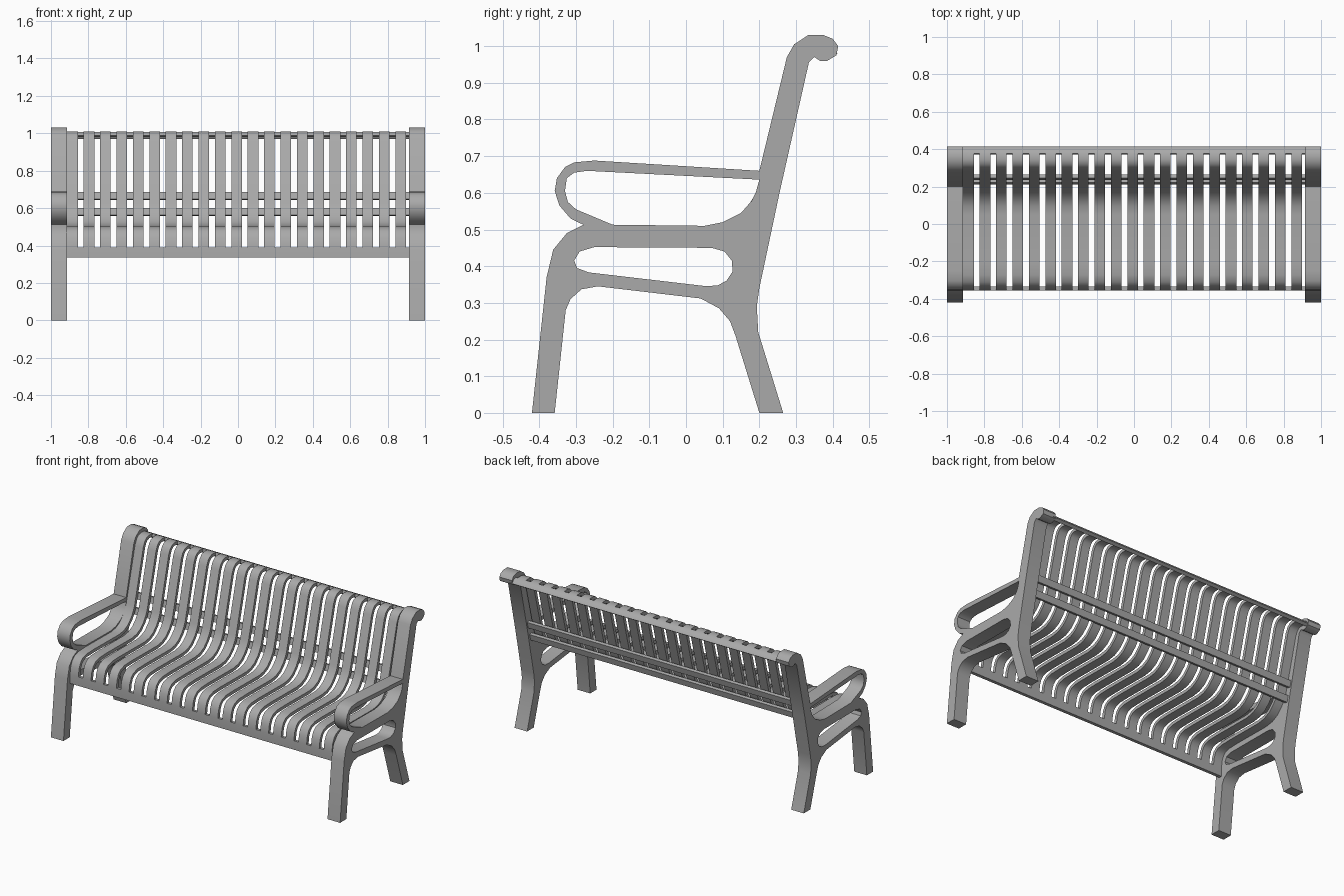
import bpy
import bmesh
import math
from mathutils import Vector

if "Cube" in bpy.data.objects:
    bpy.data.objects.remove(bpy.data.objects["Cube"])

# Painted metal
metal = bpy.data.materials.new("grey metal")
metal.use_nodes = True
grey = (0.4, 0.4, 0.4, 1)
metal.diffuse_color = grey
metal.node_tree.nodes["Principled BSDF"].inputs["Base Color"].default_value = grey

END = 1.0      # outer side of the end frames
INNER = 0.913  # inner side of the end frames


def make_object(name, bm, smooth_angle=35):
    """Turn a bmesh into a finished object."""
    bmesh.ops.recalc_face_normals(bm, faces=bm.faces)
    mesh = bpy.data.meshes.new(name)
    bm.to_mesh(mesh)
    bm.free()
    mesh.materials.append(metal)
    obj = bpy.data.objects.new(name, mesh)
    bpy.context.collection.objects.link(obj)
    bpy.ops.object.select_all(action='DESELECT')
    obj.select_set(True)
    bpy.context.view_layer.objects.active = obj
    bpy.ops.object.shade_smooth_by_angle(angle=math.radians(smooth_angle))
    return obj


def plate(name, loops, x_start, x_end):
    """Extrude a side profile (outline followed by holes, in hundredths) along x."""
    bm = bmesh.new()
    edges = []
    for loop in loops:
        verts = [bm.verts.new((x_start, y / 100, z / 100)) for y, z in loop]
        for a, b in zip(verts, verts[1:] + verts[:1]):
            edges.append(bm.edges.new((a, b)))
    bmesh.ops.triangle_fill(bm, edges=edges, use_beauty=True)
    result = bmesh.ops.extrude_face_region(bm, geom=bm.faces[:])
    moved = [v for v in result["geom"] if isinstance(v, bmesh.types.BMVert)]
    bmesh.ops.translate(bm, verts=moved, vec=(x_end - x_start, 0, 0))
    return make_object(name, bm)


# End frame profile: legs, armrest loop, back post and scroll
front_leg = [(-42, 0), (-38, 37), (-36.2, 44.5), (-32.5, 49), (-28, 51.3)]
armrest = [(-31.5, 53), (-34.5, 56.5), (-35.8, 60.5), (-35.2, 64), (-33, 67),
           (-30.5, 68.3), (-25, 68.8), (20, 66)]
scroll = [(27.5, 97), (29.5, 100.5), (33.3, 103), (37.5, 103), (40, 102),
          (41.5, 100), (41, 97.5), (38.5, 96), (36.5, 96), (35, 97), (33.5, 95.5)]
rear_leg = [(25.5, 60), (20, 34), (19.3, 29), (19.7, 22), (26.5, 0), (20, 0),
            (13.5, 21), (12, 25), (9, 28.5), (4, 31.2)]
under_rail = [(-24, 34.5), (-28.5, 33.7), (-31.5, 31), (-32.8, 28), (-35.8, 0)]
outline = front_leg + armrest + scroll + rear_leg + under_rail

arm_hole = [(-20, 51.3), (-30, 55.5), (-32.2, 57.5), (-33, 60.5), (-32.5, 64),
            (-30.5, 65.5), (-27, 66), (20, 63.6), (19, 60), (17.8, 57.7),
            (15, 54.5), (10, 52), (5, 51)]
rail_hole = [(-25, 45.2), (7, 45), (10.5, 44), (12.5, 41.5), (12.7, 38.5),
             (11, 36), (8.5, 34.7), (5, 34.6), (-26.5, 38.3), (-29.7, 39.5),
             (-30.5, 41.5), (-29, 44)]

for side, sign in (("left", 1), ("right", -1)):
    plate(side + "_end_frame", [outline, arm_hole, rail_hole], sign * INNER, sign * END)

# Slatted sheet: one bent panel with slots between the front and top strips
sheet_path = [(-34.5, 33.5), (-34.5, 39), (-33.8, 43.5), (-32.5, 46.5), (-30.5, 48.3),
              (-27, 49.3), (-20, 49.5), (5, 49.2), (10, 50), (14, 52), (17.5, 55.5),
              (19.7, 59), (21, 62), (29.6, 95), (31, 98), (32.5, 99.4), (34.5, 100),
              (37.5, 99.8), (39.5, 99), (40.5, 97.5)]
SLATS = 21
PITCH = 0.0877
SLAT_WIDTH = 0.057
cuts = []
for i in range(SLATS):
    start = -INNER + i * PITCH
    cuts += [start, start + SLAT_WIDTH]
cuts += [INNER, 0.93]

bm = bmesh.new()
rows = [[bm.verts.new((x, y / 100, z / 100)) for x in cuts] for y, z in sheet_path]
last_slot_row = len(sheet_path) - 3
for r in range(len(rows) - 1):
    for c in range(len(cuts) - 1):
        in_slot = c % 2 == 1 and 0 < r < last_slot_row
        if not in_slot:
            bm.faces.new((rows[r][c], rows[r][c + 1], rows[r + 1][c + 1], rows[r + 1][c]))
sheet = make_object("slatted_seat_and_back", bm)
solid = sheet.modifiers.new("thickness", 'SOLIDIFY')
solid.thickness = 0.02
solid.offset = 0
bpy.ops.object.modifier_apply(modifier=solid.name)
bpy.ops.object.shade_smooth_by_angle(angle=math.radians(35))

# Two flat bars behind the back, parallel to its slope
slope = Vector((8.6, 33)).normalized()
outward = Vector((slope.y, -slope.x))
for name, centre in (("lower_back_bar", Vector((22.6, 58))),
                     ("upper_back_bar", Vector((25, 66.5)))):
    corners = [centre + slope * a * 2 + outward * b
               for a, b in ((-1, -1), (1, -1), (1, 1), (-1, 1))]
    plate(name, [[tuple(p) for p in corners]], -INNER, INNER)
